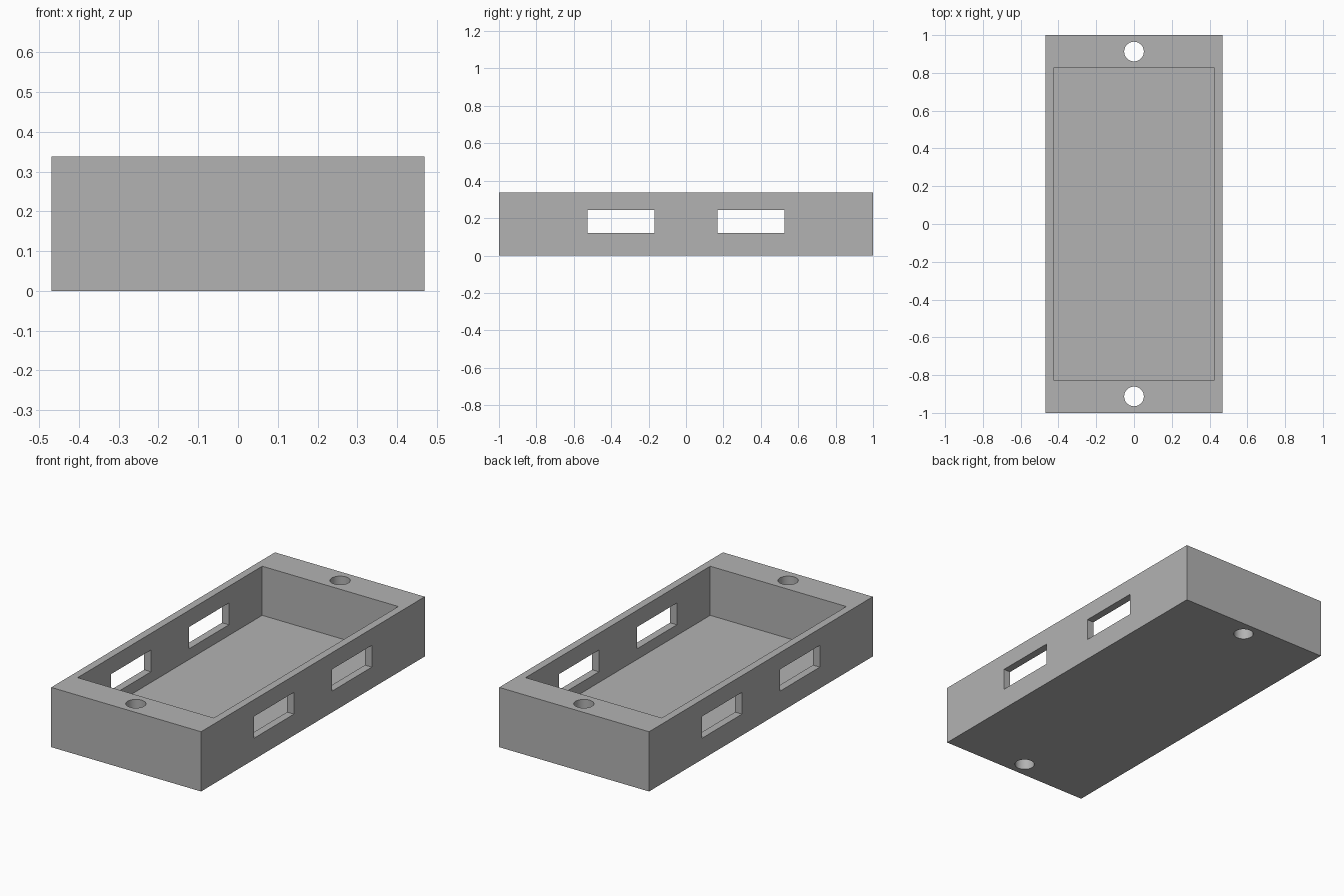
import bpy

cube = bpy.data.objects.get("Cube")
if cube:
    bpy.data.objects.remove(cube, do_unlink=True)

LENGTH, WIDTH, HEIGHT = 2.0, 0.938, 0.338
FLOOR = 0.06

grey = bpy.data.materials.new("plain grey")
grey.use_nodes = True
colour = (0.45, 0.45, 0.45, 1)
grey.diffuse_color = colour
grey.node_tree.nodes["Principled BSDF"].inputs["Base Color"].default_value = colour


def box(name, size, centre):
    bpy.ops.mesh.primitive_cube_add(size=1, location=centre)
    ob = bpy.context.object
    ob.name = name
    ob.scale = size
    bpy.ops.object.transform_apply(location=True, rotation=False, scale=True)
    ob.data.materials.append(grey)
    return ob


def cut(target, cutter):
    mod = target.modifiers.new("cut", "BOOLEAN")
    mod.operation = "DIFFERENCE"
    mod.solver = "EXACT"
    mod.object = cutter
    bpy.context.view_layer.objects.active = target
    bpy.ops.object.modifier_apply(modifier=mod.name)
    bpy.data.objects.remove(cutter, do_unlink=True)


# Solid enclosure block
case = box("enclosure_tray", (WIDTH, LENGTH, HEIGHT), (0, 0, HEIGHT / 2))

# Open cavity above the floor
cut(case, box("cavity_cutter", (0.852, 1.65, HEIGHT), (0, 0, FLOOR + HEIGHT / 2)))

for side in (-1, 1):
    # Slot through both long walls
    cut(case, box("slot_cutter", (2, 0.357, 0.123), (0, side * 0.348, 0.182)))

    # Screw hole through each solid end
    bpy.ops.mesh.primitive_cylinder_add(vertices=48, radius=0.052, depth=1,
                                        location=(0, side * 0.913, HEIGHT / 2))
    drill = bpy.context.object
    drill.name = "hole_cutter"
    drill.data.materials.append(grey)
    cut(case, drill)

# Smooth the hole walls, keep the box edges crisp
bpy.ops.object.select_all(action="DESELECT")
case.select_set(True)
bpy.context.view_layer.objects.active = case
bpy.ops.object.shade_smooth_by_angle(angle=0.5)
